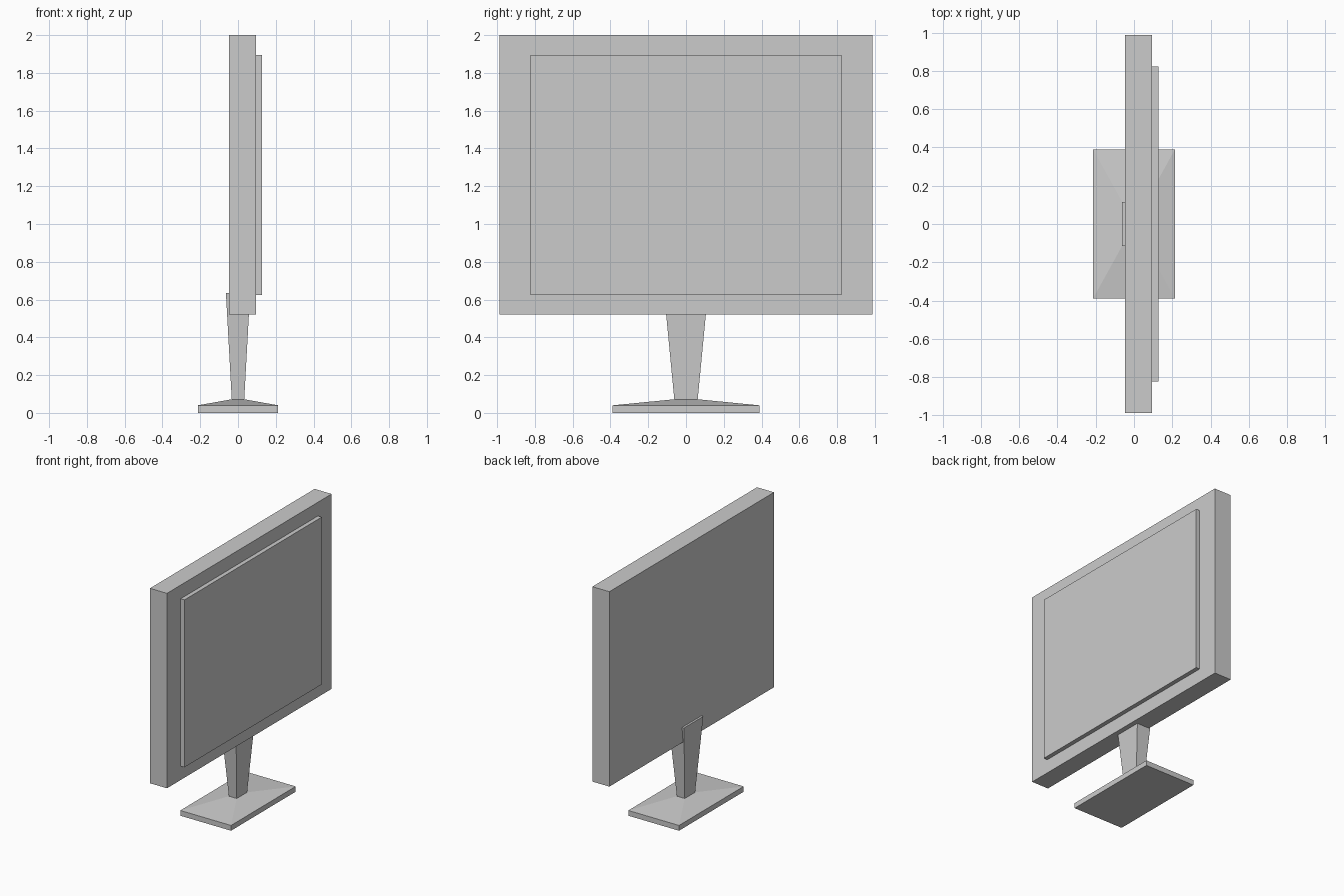
import bpy, bmesh

if "Cube" in bpy.data.objects:
    bpy.data.objects.remove(bpy.data.objects["Cube"])


def loft(name, sections):
    """Closed solid through stacked rectangles (z, x0, x1, half_width_y)."""
    bm = bmesh.new()
    rings = [[bm.verts.new(p) for p in ((x0, -w, z), (x1, -w, z), (x1, w, z), (x0, w, z))]
             for z, x0, x1, w in sections]
    for a, b in zip(rings, rings[1:]):
        for i in range(4):
            j = (i + 1) % 4
            bm.faces.new((a[i], a[j], b[j], b[i]))
    bm.faces.new(rings[0][::-1])
    bm.faces.new(rings[-1])
    bmesh.ops.recalc_face_normals(bm, faces=bm.faces)
    mesh = bpy.data.meshes.new(name)
    bm.to_mesh(mesh)
    bm.free()
    obj = bpy.data.objects.new(name, mesh)
    bpy.context.collection.objects.link(obj)
    return obj


# Flat display housing and the raised screen panel on its +x face
loft("display_housing", [(0.52, -0.048, 0.095, 0.988), (2.0, -0.048, 0.095, 0.988)])
loft("screen_panel", [(0.625, 0.095, 0.127, 0.824), (1.896, 0.095, 0.127, 0.824)])

# Stand: foot slab, shallow sloped top, then a neck flaring upward
loft("stand", [(0.0, -0.213, 0.213, 0.388),
               (0.04, -0.213, 0.213, 0.388),
               (0.072, -0.033, 0.033, 0.062),
               (0.636, -0.064, 0.064, 0.116)])
